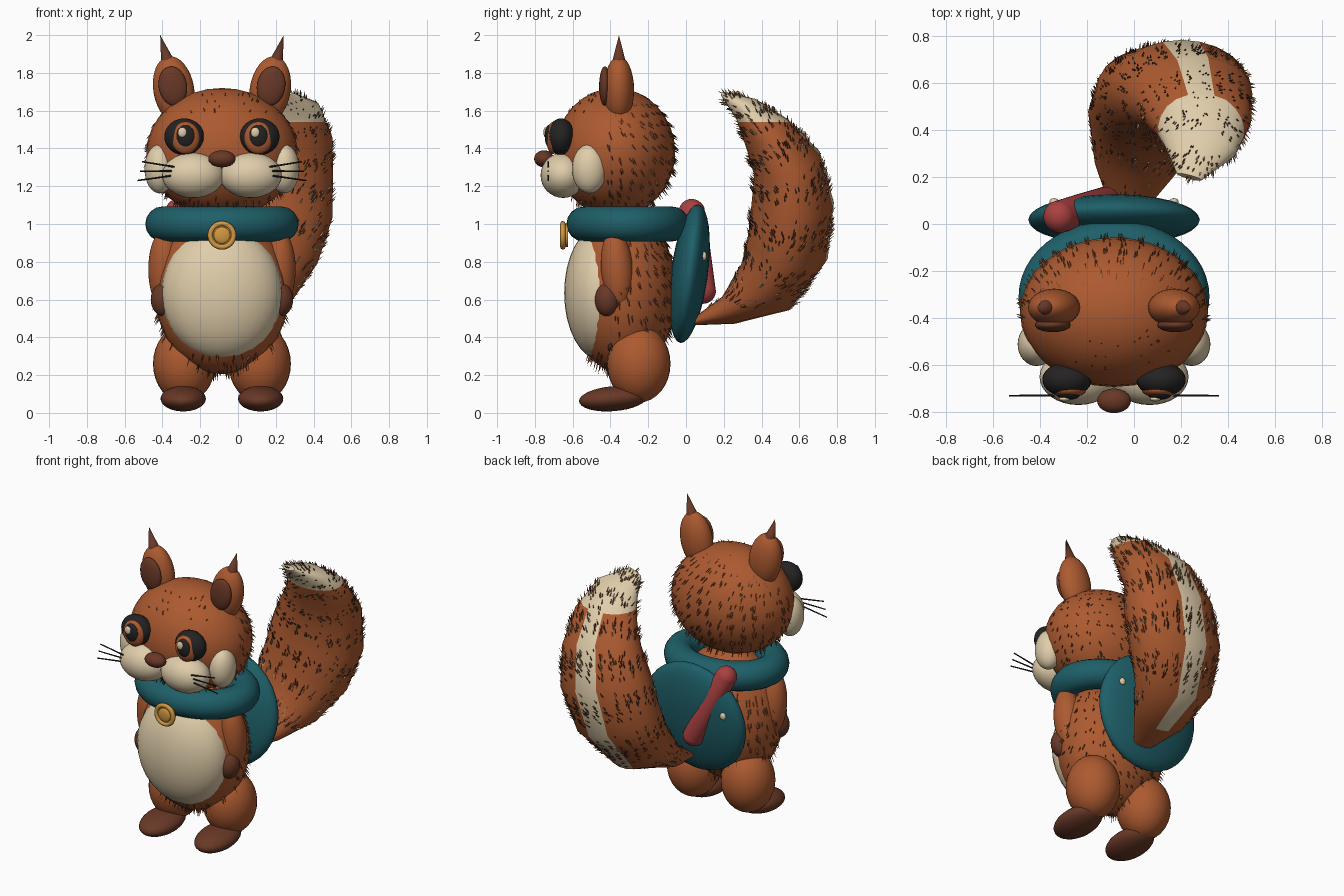
import bpy, bmesh, math, random
from mathutils import Vector, Matrix, Euler

random.seed(4)
if "Cube" in bpy.data.objects:
    bpy.data.objects.remove(bpy.data.objects["Cube"], do_unlink=True)

CX = -0.085  # centre line of the body


def material(name, r, g, b):
    col = [((c / 255 + 0.055) / 1.055) ** 2.4 for c in (r, g, b)] + [1]
    m = bpy.data.materials.new(name)
    m.use_nodes = True
    m.diffuse_color = col
    m.node_tree.nodes["Principled BSDF"].inputs["Base Color"].default_value = col
    return m


FUR = material("russet fur", 172, 90, 48)
TUFT = material("dark tuft", 118, 66, 40)
BROWN = material("dark brown", 104, 56, 38)
CREAM = material("cream", 224, 205, 170)
BLACK = material("black", 36, 34, 34)
TEAL = material("teal cloth", 30, 95, 104)
RED = material("red cloth", 170, 64, 64)
GOLD = material("gold", 210, 152, 66)


def finish(bm, name, mats, smooth=True):
    bmesh.ops.recalc_face_normals(bm, faces=bm.faces)
    mesh = bpy.data.meshes.new(name)
    bm.to_mesh(mesh)
    bm.free()
    ob = bpy.data.objects.new(name, mesh)
    bpy.context.collection.objects.link(ob)
    for m in mats:
        mesh.materials.append(m)
    if smooth:
        bpy.ops.object.select_all(action='DESELECT')
        ob.select_set(True)
        bpy.context.view_layer.objects.active = ob
        bpy.ops.object.shade_smooth_by_angle(angle=math.radians(50))
    return ob


def place(loc, rot, size=(1, 1, 1)):
    return Matrix.LocRotScale(Vector(loc), Euler(rot), Vector(size))


def ball(name, mat, loc, size, rot=(0, 0, 0), seg=32, stretch=0.0):
    """Ellipsoid; stretch pulls the halves apart along z into a capsule."""
    bm = bmesh.new()
    bmesh.ops.create_uvsphere(bm, u_segments=seg, v_segments=seg // 2, radius=1)
    for v in bm.verts:
        if abs(v.co.z) > 0.01:
            v.co.z += math.copysign(stretch, v.co.z)
    bm.transform(place(loc, rot, size))
    return finish(bm, name, [mat])


def cone(name, mat, start, end, r1, r2, seg=16):
    a, b = Vector(start), Vector(end)
    rot = (b - a).to_track_quat('Z', 'Y').to_euler()
    bm = bmesh.new()
    bmesh.ops.create_cone(bm, cap_ends=True, segments=seg, radius1=r1, radius2=r2,
                          depth=(b - a).length, matrix=place((a + b) / 2, rot))
    return finish(bm, name, [mat])


def ring(name, mat, loc, rx, ry, minor, rot=(0, 0, 0), seg=48, sides=16):
    bm = bmesh.new()
    rows = []
    for i in range(seg):
        a = math.tau * i / seg
        row = []
        for j in range(sides):
            b = math.tau * j / sides
            d = minor * math.cos(b)
            v = Vector(((rx + d) * math.cos(a), (ry + d) * math.sin(a), minor * math.sin(b)))
            row.append(bm.verts.new(place(loc, rot) @ v))
        rows.append(row)
    for i in range(seg):
        p, q = rows[i], rows[(i + 1) % seg]
        for j in range(sides):
            k = (j + 1) % sides
            bm.faces.new((p[j], q[j], q[k], p[k]))
    return finish(bm, name, [mat])


def tufts(name, ob, count, length, keep, flow, light=0.0):
    """Scatter thin pointed hairs over a surface."""
    bm = bmesh.new()
    me = ob.data
    faces = random.choices(me.polygons, weights=[f.area for f in me.polygons], k=count)
    for f in faces:
        w = [random.random() for _ in f.vertices]
        p = sum((me.vertices[v].co * k for v, k in zip(f.vertices, w)), Vector()) / sum(w)
        n = f.normal
        if not keep(p, n):
            continue
        d = (n * 0.6 + flow(p)).normalized()
        side = d.cross(n).normalized() if d.cross(n).length > 0.01 else n.orthogonal()
        across = d.cross(side)
        base = [bm.verts.new(p - n * 0.004 + 0.005 * (side * math.cos(t) + across * math.sin(t)))
                for t in (0, math.tau / 3, math.tau * 2 / 3)]
        tip = bm.verts.new(p + d * length * random.uniform(0.7, 1.2))
        shade = int(random.random() < light)
        for i in range(3):
            bm.faces.new((base[i], base[(i + 1) % 3], tip)).material_index = shade
    return finish(bm, name, [TUFT, CREAM], smooth=False)


# Torso, belly and head
torso = ball("torso", FUR, (CX, -0.335, 0.64), (0.355, 0.285, 0.435))
ball("belly", CREAM, (CX, -0.45, 0.635), (0.32, 0.195, 0.355))
head = ball("head", FUR, (CX, -0.375, 1.38), (0.4, 0.318, 0.34))
ball("nose", BROWN, (CX, -0.752, 1.345), (0.072, 0.052, 0.045))

for s, side in ((-1, "right"), (1, "left")):
    def at(off, y, z):
        return (CX + s * off, y, z)

    # Legs and arms
    ball(side + "_leg", FUR, at(0.2, -0.25, 0.26), (0.165, 0.168, 0.205))
    ball(side + "_foot", BROWN, at(0.205, -0.385, 0.075), (0.12, 0.182, 0.066), (0.08, 0, 0))
    ball(side + "_arm", FUR, at(0.305, -0.365, 0.76), (0.085, 0.085, 0.21), (0.08, 0, 0))
    ball(side + "_hand", BROWN, at(0.305, -0.415, 0.6), (0.072, 0.068, 0.09))
    # Ears
    tilt = (0, s * 0.17, 0)
    ball(side + "_ear", FUR, at(0.255, -0.355, 1.71), (0.108, 0.08, 0.18), tilt)
    ball(side + "_inner_ear", BROWN, at(0.26, -0.43, 1.73), (0.075, 0.03, 0.105), tilt)
    cone(side + "_ear_tip", BROWN, at(0.285, -0.355, 1.85), at(0.327, -0.355, 2.0), 0.038, 0.0)
    # Face
    ball(side + "_muzzle", CREAM, at(0.152, -0.65, 1.258), (0.165, 0.12, 0.12))
    ball(side + "_cheek", CREAM, at(0.33, -0.512, 1.292), (0.08, 0.092, 0.13))
    ball(side + "_eye_patch", BLACK, at(0.2, -0.662, 1.462), (0.105, 0.073, 0.097))
    ball(side + "_iris", FUR, at(0.193, -0.705, 1.455), (0.075, 0.034, 0.085))
    ball(side + "_pupil", BLACK, at(0.193, -0.724, 1.465), (0.05, 0.024, 0.06))
    ball(side + "_eye_glint", CREAM, (CX + s * 0.193 - 0.017, -0.744, 1.485),
         (0.024, 0.011, 0.027), seg=16)
    for k in (-1, 0, 1):
        cone(side + "_whisker", BLACK, at(0.25, -0.73, 1.28 + k * 0.022),
             at(0.435 - k * 0.012, -0.73, 1.28 + k * 0.05), 0.005, 0.004, 6)
    # Backpack studs
    ball(side + "_stud", CREAM, at(0.255, 0.095, 0.83), (0.02, 0.015, 0.024), seg=16)

# Collar and medallion
ring("collar", TEAL, (CX, -0.308, 1.0), 0.313, 0.232, 0.093)
cone("medallion", GOLD, (CX, -0.655, 0.94), (CX, -0.625, 0.94), 0.062, 0.062, 32)
ring("medallion_rim", GOLD, (CX, -0.652, 0.94), 0.062, 0.062, 0.014, (math.pi / 2, 0, 0), 32, 8)
ball("medallion_boss", GOLD, (CX, -0.655, 0.94), (0.044, 0.012, 0.044))

# Backpack with a rolled cloth across it
ball("backpack", TEAL, (CX, 0.018, 0.737), (0.365, 0.098, 0.37), (-0.13, 0, 0))
lean = Vector((-0.2, -0.06, 0.43)).to_track_quat('Z', 'Y').to_euler()
ball("cloth_roll", RED, (-0.22, 0.06, 0.855), (0.07, 0.068, 0.07), lean, stretch=3.3)

# Tail: flattened rings along a path of (x, y, z, half width, half thickness)
PATH = [(-0.04, 0.02, 0.475, 0.05, 0.012), (0.0, 0.23, 0.545, 0.17, 0.08),
        (0.05, 0.43, 0.675, 0.255, 0.18), (0.13, 0.54, 0.88, 0.305, 0.22),
        (0.2, 0.565, 1.11, 0.31, 0.218), (0.25, 0.535, 1.32, 0.26, 0.185),
        (0.29, 0.43, 1.475, 0.21, 0.135), (0.28, 0.32, 1.605, 0.155, 0.075),
        (0.235, 0.2, 1.685, 0.055, 0.015)]
SIDES = 24
points = [Vector(p[:3]) for p in PATH]
tangents = [(points[min(i + 1, len(points) - 1)] - points[max(i - 1, 0)]).normalized()
            for i in range(len(points))]
bm = bmesh.new()
rows = []
for p, t, (_, _, _, wide, thick) in zip(points, tangents, PATH):
    across = (Vector((1, 0, 0)) - t * t.x).normalized()
    outer = t.cross(across)
    rows.append([bm.verts.new(p + across * wide * math.cos(a) + outer * thick * math.sin(a))
                 for a in (math.tau * j / SIDES for j in range(SIDES))])
for i in range(len(rows) - 1):
    for j in range(SIDES):
        k = (j + 1) % SIDES
        f = bm.faces.new((rows[i][j], rows[i][k], rows[i + 1][k], rows[i + 1][j]))
        # stripe runs along the outer side
        f.material_index = int(i > 0 and j in (SIDES // 4 - 1, SIDES // 4))
bm.faces.new(rows[0])
bm.faces.new(rows[-1])
TIP = 1.54
bmesh.ops.bisect_plane(bm, geom=bm.verts[:] + bm.edges[:] + bm.faces[:],
                       plane_co=(0, 0, TIP), plane_no=(0, 0, 1))
for f in bm.faces:
    if f.calc_center_median().z > TIP:
        f.material_index = 1
tail = finish(bm, "tail", [FUR, CREAM])


# Fur tufts
def along_tail(p):
    return tangents[min(range(len(points)), key=lambda i: (points[i] - p).length)]


tufts("tail_fur", tail, 1500, 0.036, lambda p, n: p.z > 0.55, along_tail, 0.2)
tufts("head_fur", head, 900, 0.038, lambda p, n: n.y > -0.3 or p.z < 1.15,
      lambda p: Vector((0, 0.3, -0.8)))
tufts("brow_fur", head, 250, 0.018, lambda p, n: n.y <= -0.3 and p.z > 1.58,
      lambda p: Vector((0, 0.5, 0)))
tufts("torso_fur", torso, 900, 0.045, lambda p, n: p.z < 0.92 and (n.y > -0.3 or p.z < 0.32),
      lambda p: Vector((0, 0.1, -0.9)))
